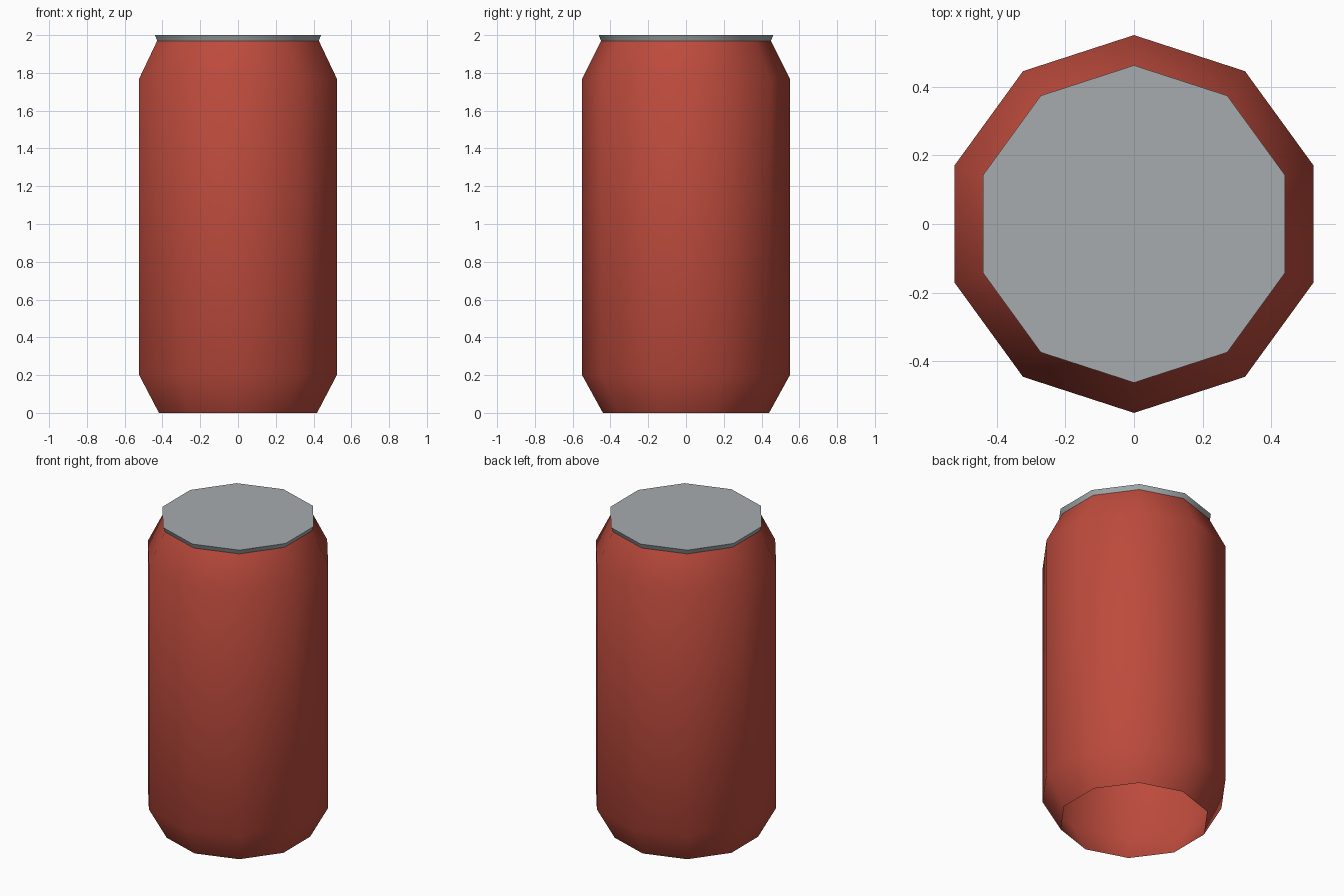
import bpy, bmesh, math

cube = bpy.data.objects.get("Cube")
if cube:
    bpy.data.objects.remove(cube, do_unlink=True)

SIDES = 10


def make_material(name, colour):
    mat = bpy.data.materials.new(name)
    mat.use_nodes = True
    mat.diffuse_color = colour
    mat.node_tree.nodes["Principled BSDF"].inputs["Base Color"].default_value = colour
    return mat


def lathe(name, profile, mat, cap_top=False):
    """Turn (radius, height) points, listed bottom to top, into a ten-sided shell."""
    bm = bmesh.new()
    rings = []
    for radius, z in profile:
        angles = [math.pi / 2 + math.tau * i / SIDES for i in range(SIDES)]
        rings.append([bm.verts.new((radius * math.cos(a), radius * math.sin(a), z))
                      for a in angles])
    for low, high in zip(rings, rings[1:]):
        for i in range(SIDES):
            j = (i + 1) % SIDES
            bm.faces.new((low[i], low[j], high[j], high[i]))
    if cap_top:
        bm.faces.new(rings[-1])
    mesh = bpy.data.meshes.new(name)
    bm.to_mesh(mesh)
    bm.free()
    mesh.materials.append(mat)
    obj = bpy.data.objects.new(name, mesh)
    bpy.context.collection.objects.link(obj)

    # Round the walls but keep the lid's rim crisp
    bpy.ops.object.select_all(action='DESELECT')
    obj.select_set(True)
    bpy.context.view_layer.objects.active = obj
    bpy.ops.object.shade_smooth_by_angle(angle=math.radians(45))
    return obj


red = make_material("red_paint", (0.51, 0.07, 0.046, 1))
grey = make_material("grey_metal", (0.38, 0.41, 0.43, 1))

# Can wall with tapered shoulder and foot, open underneath
lathe("can_body", [(0.44, 0), (0.55, 0.2), (0.55, 1.77), (0.45, 1.97)], red)

# Flared flat lid
lathe("can_lid", [(0.45, 1.97), (0.462, 2)], grey, cap_top=True)
